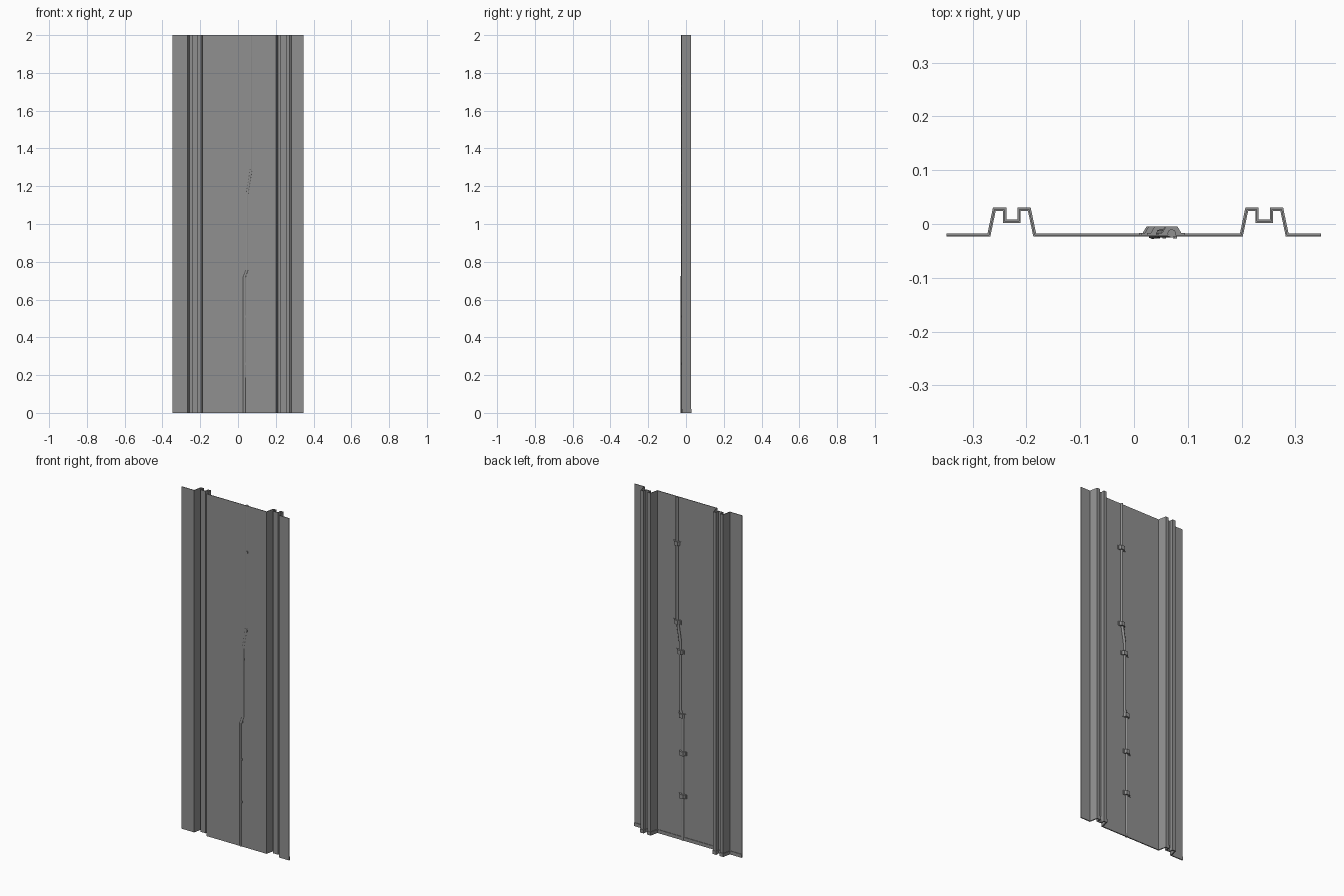
import bpy, bmesh
from mathutils import Vector

if "Cube" in bpy.data.objects:
    bpy.data.objects.remove(bpy.data.objects["Cube"])

steel = bpy.data.materials.new("grey_steel")
steel.use_nodes = True
grey = (0.28, 0.28, 0.28, 1)
steel.diffuse_color = grey
steel.node_tree.nodes["Principled BSDF"].inputs["Base Color"].default_value = grey

FRONT, SHEET = -0.0235, 0.0033


def offset(points, d):
    """Shift an open profile sideways, with mitred corners."""
    out = []
    for i, p in enumerate(points):
        normals = []
        for a, b in ((i - 1, i), (i, i + 1)):
            if a >= 0 and b < len(points):
                t = (points[b] - points[a]).normalized()
                normals.append(Vector((-t.y, t.x)))
        n = sum(normals, Vector((0, 0))).normalized()
        out.append(p + n * d / n.dot(normals[0]))
    return out


def prism(name, outline, z0, z1):
    """Extrude an outline in x and y between two heights."""
    bm = bmesh.new()
    low = [bm.verts.new((p[0], p[1], z0)) for p in outline]
    face = bm.faces.new(low)
    top = bmesh.ops.extrude_face_region(bm, geom=[face])["geom"]
    for v in top:
        if isinstance(v, bmesh.types.BMVert):
            v.co.z = z1
    bmesh.ops.recalc_face_normals(bm, faces=bm.faces)
    mesh = bpy.data.meshes.new(name)
    bm.to_mesh(mesh)
    bm.free()
    mesh.materials.append(steel)
    obj = bpy.data.objects.new(name, mesh)
    bpy.context.collection.objects.link(obj)
    return obj


# Cross-section: flat sheet with two grooved hat ribs
half_rib = [(-0.040, FRONT), (-0.030, 0.024), (-0.0165, 0.024), (-0.0165, 0.002)]
rib = half_rib + [(-x, y) for x, y in reversed(half_rib)]
profile = [Vector((-0.348, FRONT))]
for centre in (-0.227, 0.242):
    profile += [Vector((centre + x, y)) for x, y in rib]
profile.append(Vector((0.347, FRONT)))

# Panel, and the doubled lip along its bottom edge
middle = offset(profile, SHEET)
outer = offset(profile, SHEET * 1.9)
prism("ribbed_panel", profile + middle[::-1], 0, 2)
prism("bottom_lip", middle + outer[::-1], 0, 0.02)

# Cable along the back of the panel
path = [(0.070, -0.0175, 2), (0.070, -0.0175, 1.29), (0.049, -0.0175, 1.16),
        (0.049, -0.0175, 0.76), (0.034, -0.020, 0.72), (0.034, -0.020, 0)]
curve = bpy.data.curves.new("cable", "CURVE")
curve.dimensions = "3D"
curve.bevel_depth = 0.008
curve.bevel_resolution = 2
curve.use_fill_caps = True
spline = curve.splines.new("POLY")
spline.points.add(len(path) - 1)
for point, co in zip(spline.points, path):
    point.co = (*co, 1)
curve.materials.append(steel)
cable = bpy.data.objects.new("cable", curve)
bpy.context.collection.objects.link(cable)

# Cable clips: thin feet with a tapered bridge over the cable
clip = [(-0.025, -0.0215), (-0.025, -0.017), (-0.018, -0.017), (-0.011, -0.005)]
clip += [(-x, y) for x, y in reversed(clip)]
heights = {1.73: 0.070, 1.27: 0.068, 1.10: 0.049, 0.73: 0.038, 0.51: 0.034, 0.26: 0.034}
for z, x in heights.items():
    prism("cable_clip", [(x + px, py) for px, py in clip], z - 0.012, z + 0.012)
    # Small fixing that shows on the front face
    prism("clip_rivet", [(x + px, py) for px, py in
          ((0.004, -0.020), (0.010, -0.020), (0.010, -0.027), (0.004, -0.027))],
          z - 0.006, z + 0.006)
